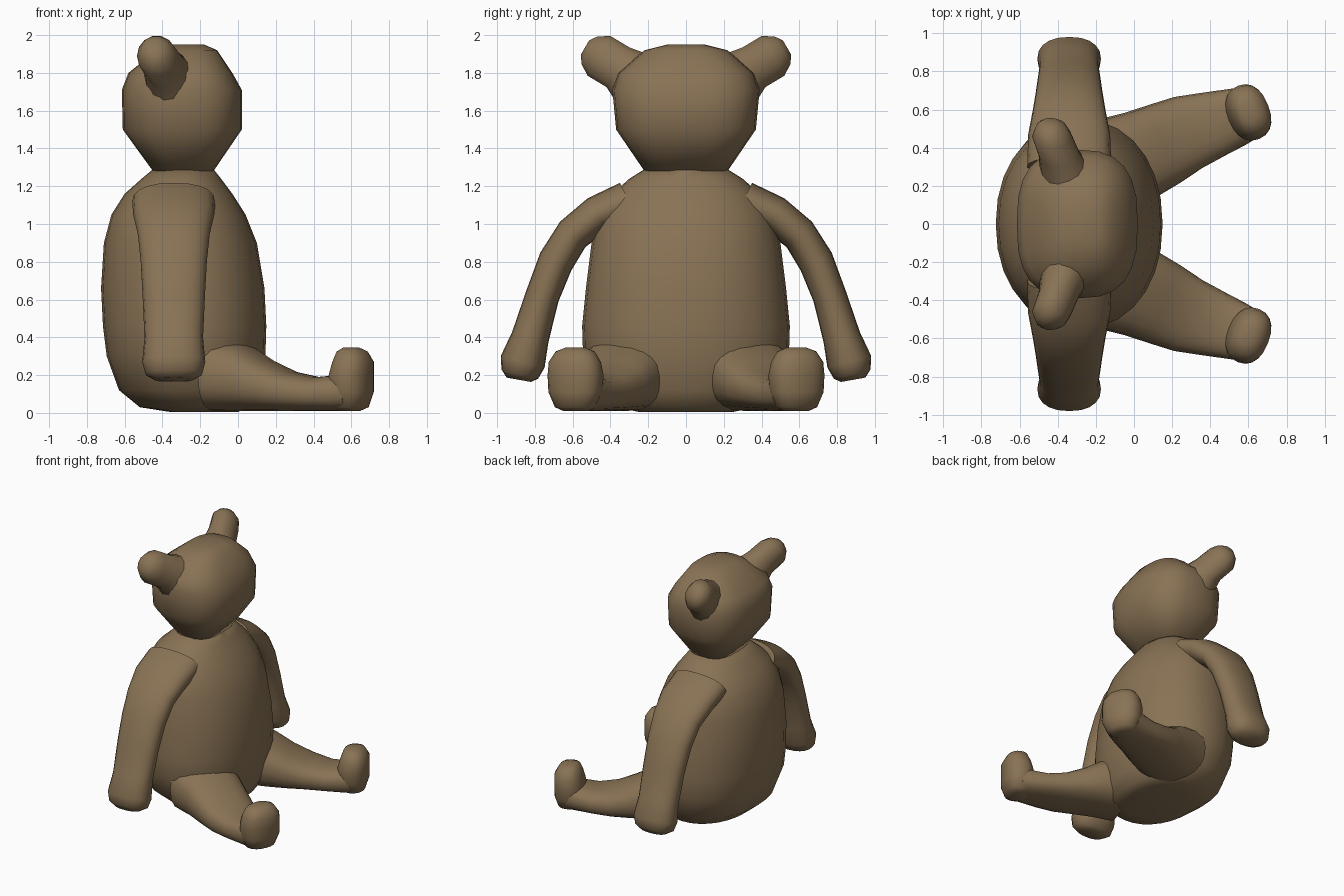
import bpy, bmesh, math
from mathutils import Vector

brown = bpy.data.materials.new("brown plush")
brown.diffuse_color = (0.25, 0.17, 0.09, 1)


def loft(name, rings, sides=20, power=2.0, angle=50):
    """Skin rings of (centre, half axis u, half axis v) and cap both ends."""
    bm = bmesh.new()
    loops = []
    for c, u, v in rings:
        loop = []
        for i in range(sides):
            a = 2 * math.pi * i / sides
            ca, sa = math.cos(a), math.sin(a)
            p = (Vector(c)
                 + Vector(u) * math.copysign(abs(ca) ** (2 / power), ca)
                 + Vector(v) * math.copysign(abs(sa) ** (2 / power), sa))
            loop.append(bm.verts.new(p))
        loops.append(loop)
    for a, b in zip(loops, loops[1:]):
        for i in range(sides):
            j = (i + 1) % sides
            bm.faces.new((a[i], a[j], b[j], b[i]))
    bm.faces.new(loops[0])
    bm.faces.new(loops[-1])
    bmesh.ops.recalc_face_normals(bm, faces=bm.faces)
    me = bpy.data.meshes.new(name)
    bm.to_mesh(me)
    bm.free()
    me.materials.append(brown)
    ob = bpy.data.objects.new(name, me)
    bpy.context.collection.objects.link(ob)
    bpy.ops.object.select_all(action='DESELECT')
    ob.select_set(True)
    bpy.context.view_layer.objects.active = ob
    bpy.ops.object.shade_smooth_by_angle(angle=math.radians(angle))


def stack(profile):
    """Horizontal rings from (z, back x, front x, half width)."""
    return [(((b + f) / 2, 0, z), ((f - b) / 2, 0, 0), (0, w, 0))
            for z, b, f, w in profile]


# body
loft("body", stack([
    (0.005, -0.36, 0.00, 0.25), (0.03, -0.52, 0.06, 0.38),
    (0.12, -0.63, 0.11, 0.48), (0.30, -0.695, 0.145, 0.545),
    (0.46, -0.715, 0.15, 0.55), (0.66, -0.725, 0.14, 0.53),
    (0.90, -0.71, 0.10, 0.50), (1.05, -0.67, 0.04, 0.46),
    (1.16, -0.60, -0.03, 0.39), (1.24, -0.51, -0.09, 0.30),
    (1.29, -0.45, -0.13, 0.22)]), sides=28, power=2.15)

# head
loft("head", stack([
    (1.28, -0.45, -0.13, 0.22), (1.50, -0.61, 0.02, 0.37),
    (1.71, -0.615, 0.02, 0.39), (1.80, -0.58, -0.03, 0.36),
    (1.92, -0.43, -0.11, 0.22), (1.95, -0.36, -0.18, 0.10)]),
    sides=24, power=2.7, angle=60)

for s, side in ((1, "left"), (-1, "right")):
    # ear: short knob leaning outwards
    loft(side + "_ear", [
        ((x, s * y, z), (u, 0, 0), (0, -s * 0.5 * v, 0.86 * v))
        for x, y, z, u, v in (
            (-0.34, 0.24, 1.73, 0.15, 0.18), (-0.39, 0.36, 1.83, 0.11, 0.125),
            (-0.43, 0.46, 1.89, 0.105, 0.125), (-0.435, 0.51, 1.92, 0.08, 0.088),
            (-0.44, 0.535, 1.935, 0.04, 0.045))], sides=14, angle=70)

    # arm: flattened tube curving down; (y, z, normal angle, thickness, width)
    loft(side + "_arm", [
        ((-0.34, s * y, z), (w, 0, 0),
         (0, s * t * math.cos(math.radians(a)), t * math.sin(math.radians(a))))
        for y, z, a, t, w in (
            (0.30, 1.12, 63, 0.11, 0.22), (0.47, 1.05, 59, 0.10, 0.215),
            (0.60, 0.945, 45, 0.095, 0.19), (0.69, 0.80, 31, 0.095, 0.175),
            (0.76, 0.62, 20, 0.09, 0.165), (0.825, 0.40, 16, 0.10, 0.155),
            (0.865, 0.27, 15, 0.12, 0.167), (0.88, 0.205, 14, 0.10, 0.15),
            (0.885, 0.175, 10, 0.065, 0.10))], power=2.3, angle=70)

    # leg: tapering tube on the ground; (x, y, half width, top z)
    px, py = -0.37, 0.93
    loft(side + "_leg", [
        ((x, s * y, (top + 0.01) / 2), (px * w, s * py * w, 0),
         (0, 0, (top - 0.01) / 2))
        for x, y, w, top in (
            (-0.12, 0.31, 0.25, 0.42), (0.04, 0.365, 0.235, 0.36),
            (0.16, 0.42, 0.22, 0.28), (0.285, 0.48, 0.20, 0.22),
            (0.42, 0.525, 0.175, 0.19), (0.53, 0.56, 0.155, 0.20),
            (0.60, 0.585, 0.14, 0.22))], power=2.5, angle=70)

    # foot: upright rounded pad; (z, shift along leg, length, width)
    loft(side + "_foot", [
        ((0.60 + 0.93 * d, s * (0.585 + 0.37 * d), z),
         (0.93 * l, s * 0.37 * l, 0), (px * w, s * py * w, 0))
        for z, d, l, w in (
            (0.01, -0.01, 0.05, 0.07), (0.03, 0.0, 0.085, 0.11),
            (0.11, 0.0, 0.11, 0.145), (0.20, 0.0, 0.11, 0.15),
            (0.27, 0.01, 0.10, 0.14), (0.325, 0.005, 0.075, 0.105),
            (0.345, 0.0, 0.04, 0.055))], power=2.3, angle=70)
